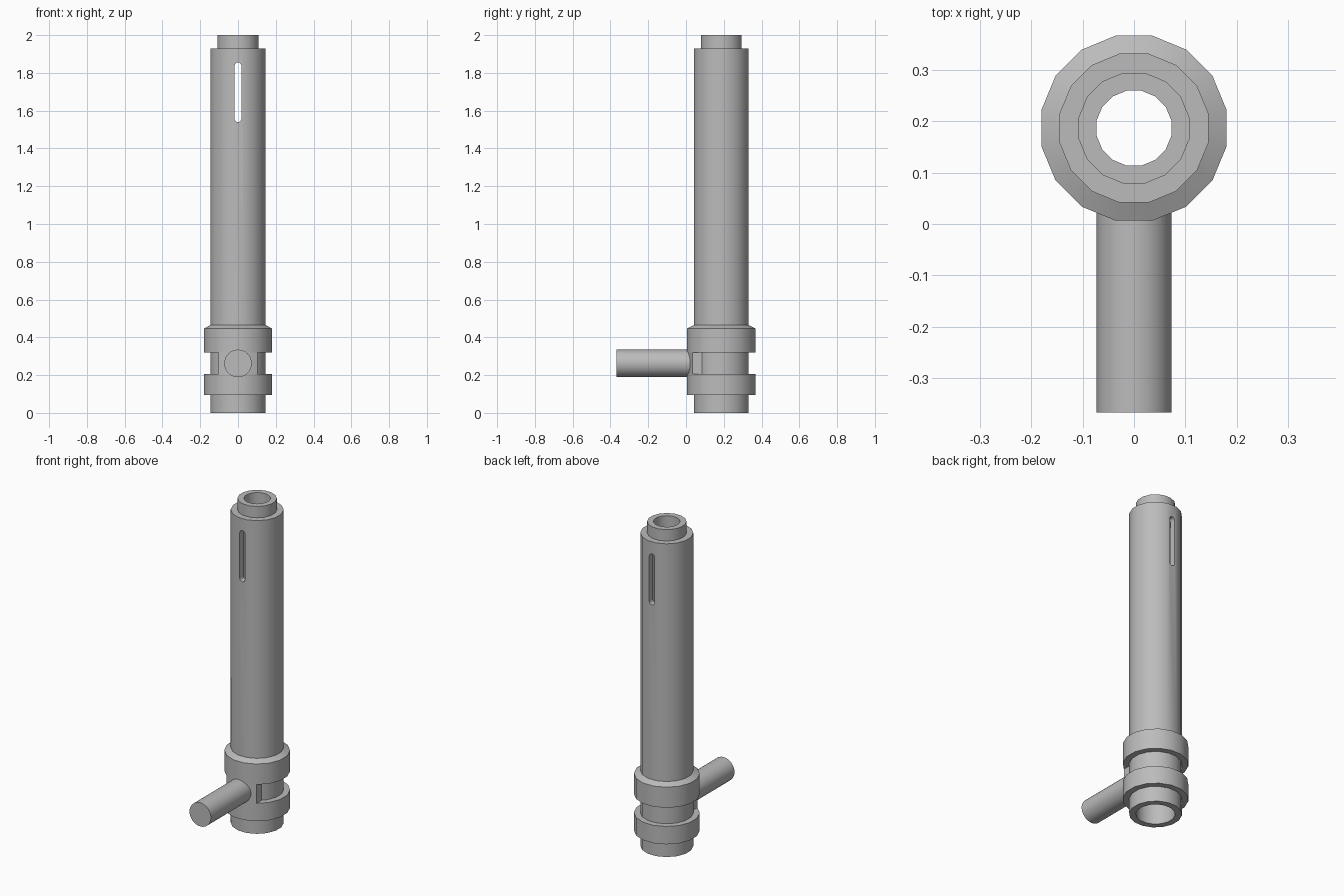
import bpy, bmesh
from math import pi, sin, cos
from mathutils import Vector

if "Cube" in bpy.data.objects:
    bpy.data.objects.remove(bpy.data.objects["Cube"])

SIDES = 16
STEP = 2 * pi / SIDES
AXIS_Y = 0.187          # tube axis position
RING_R, TUBE_R, NECK_R, BORE_R = 0.184, 0.148, 0.11, 0.0745
GROOVE = (0.205, 0.32)

grey = bpy.data.materials.new("plain grey")
grey.use_nodes = True
grey.diffuse_color = (0.5, 0.5, 0.5, 1)
grey.node_tree.nodes["Principled BSDF"].inputs["Base Color"].default_value = grey.diffuse_color


def make_object(name, bm):
    bmesh.ops.recalc_face_normals(bm, faces=bm.faces)
    mesh = bpy.data.meshes.new(name)
    bm.to_mesh(mesh)
    bm.free()
    mesh.materials.append(grey)
    obj = bpy.data.objects.new(name, mesh)
    bpy.context.collection.objects.link(obj)
    return obj


def lathe(name, profile):
    """Turn a closed (radius, height) loop around the tube axis."""
    bm = bmesh.new()
    loops = []
    for i in range(SIDES):
        a = (i + 0.5) * STEP
        loops.append([bm.verts.new((r * cos(a), AXIS_Y + r * sin(a), z)) for r, z in profile])
    for i, loop in enumerate(loops):
        after = loops[(i + 1) % SIDES]
        for j in range(len(profile)):
            k = (j + 1) % len(profile)
            bm.faces.new((loop[j], after[j], after[k], loop[k]))
    return make_object(name, bm)


def prism(name, outline, offset):
    """Extrude a flat outline along an offset."""
    bm = bmesh.new()
    face = bm.faces.new([bm.verts.new(p) for p in outline])
    grown = bmesh.ops.extrude_face_region(bm, geom=[face], use_keep_orig=True)
    moved = [v for v in grown["geom"] if isinstance(v, bmesh.types.BMVert)]
    bmesh.ops.translate(bm, verts=moved, vec=Vector(offset))
    return make_object(name, bm)


def smooth(obj):
    bpy.ops.object.select_all(action='DESELECT')
    obj.select_set(True)
    bpy.context.view_layer.objects.active = obj
    bpy.ops.object.shade_smooth_by_angle()


# Hollow tube with two collars, a groove and a narrower neck
low, high = GROOVE
tube = lathe("tube_body", [
    (NECK_R, 0), (TUBE_R, 0), (TUBE_R, 0.095), (RING_R, 0.095), (RING_R, low),
    (TUBE_R, low), (TUBE_R, high), (RING_R, high), (RING_R, 0.447), (TUBE_R, 0.465),
    (TUBE_R, 1.93), (NECK_R, 1.93), (NECK_R, 2), (BORE_R, 2), (BORE_R, 1.89), (NECK_R, 1.89)])

# Round-ended slot through the front and back walls
slot_r, slot_low, slot_high = 0.018, 1.558, 1.837
outline = []
for start, z in ((0, slot_high), (pi, slot_low)):
    for i in range(9):
        a = start + pi * i / 8
        outline.append((slot_r * cos(a), AXIS_Y - 0.3, z + slot_r * sin(a)))
cutter = prism("slot_cutter", outline, (0, 0.6, 0))
cutter.hide_render = True
cut = tube.modifiers.new("slot", 'BOOLEAN')
cut.operation = 'DIFFERENCE'
cut.solver = 'EXACT'
cut.object = cutter
bpy.context.view_layer.objects.active = tube
bpy.ops.object.modifier_apply(modifier=cut.name)
bpy.data.objects.remove(cutter)

# Solid bridge across the groove behind the handle
angles = [-pi / 2 + k * STEP for k in (-1.5, -0.5, 0.5, 1.5)]
front = [(RING_R * cos(a), AXIS_Y + RING_R * sin(a), low) for a in angles]
inner = [(0.13 * cos(a), AXIS_Y + 0.13 * sin(a), low) for a in reversed(angles)]
side = front[-1][0]
back_y = AXIS_Y - 0.1
bridge = prism("groove_bridge", front + [(side, back_y, low)] + inner + [(-side, back_y, low)],
               (0, 0, high - low))

# Round handle pointing forward
handle_r, handle_z, segments = 0.073, 0.262, 32
circle = [(handle_r * cos(2 * pi * i / segments), -0.368,
           handle_z + handle_r * sin(2 * pi * i / segments)) for i in range(segments)]
handle = prism("handle", circle, (0, 0.418, 0))

for part in (tube, bridge, handle):
    smooth(part)
